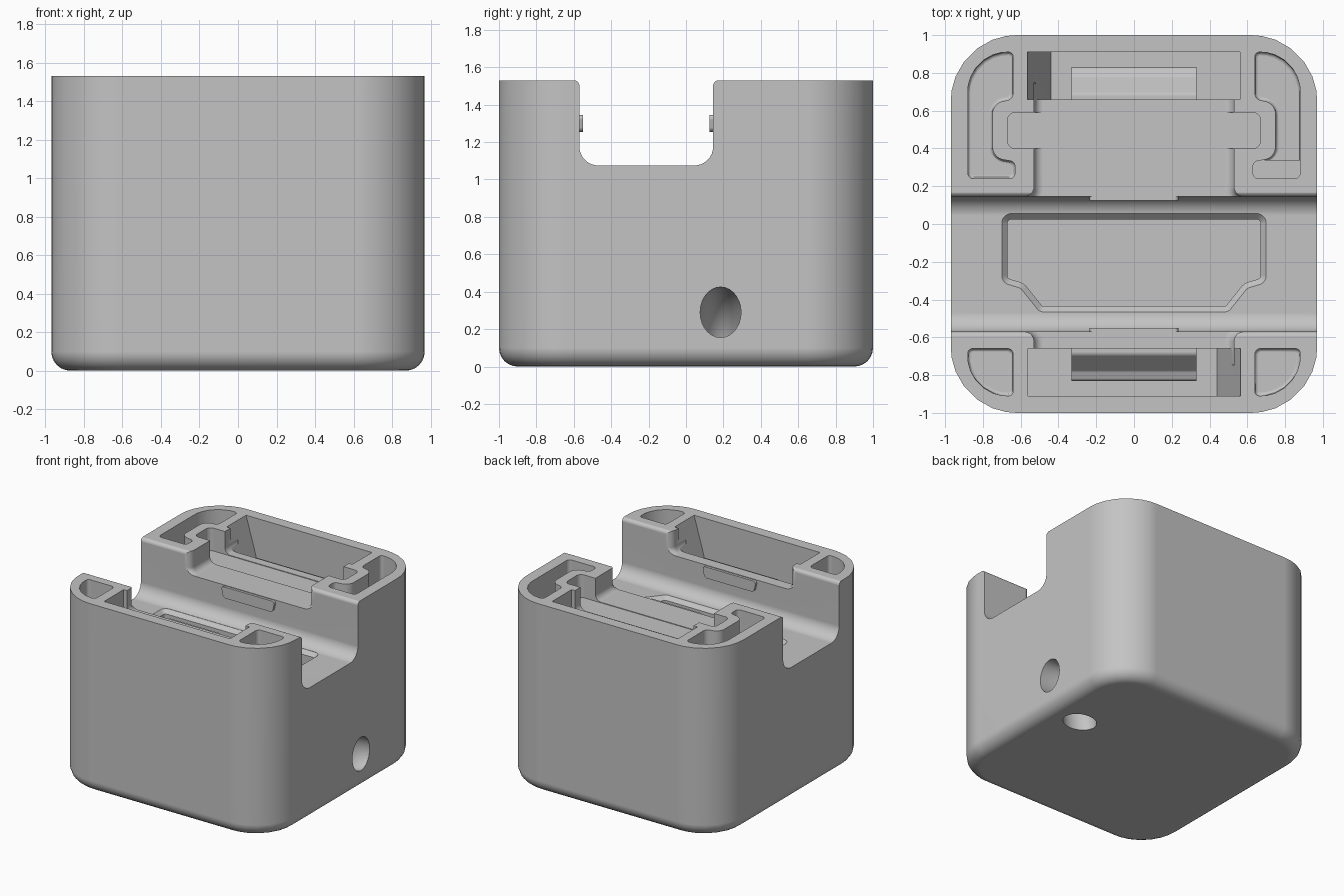
import bpy, bmesh, math
from mathutils import Vector

cube = bpy.data.objects.get("Cube")
if cube:
    bpy.data.objects.remove(cube, do_unlink=True)

TOP = 1.53
OVER = 1.7      # height to which cutters reach above the block

grey = bpy.data.materials.new("plain grey")
grey.use_nodes = True
grey.diffuse_color = (0.55, 0.55, 0.55, 1)
for node in grey.node_tree.nodes:
    if node.type == 'BSDF_PRINCIPLED':
        node.inputs["Base Color"].default_value = (0.55, 0.55, 0.55, 1)
        node.inputs["Roughness"].default_value = 0.6


def mirrored(half):
    """Complete a right-hand outline with its mirror image in x."""
    return half + [(-x, y, r) for x, y, r in reversed(half)]


def rounded(corners, steps=7):
    """Turn (x, y, radius) corners into an outline with rounded corners."""
    out = []
    for i, (x, y, r) in enumerate(corners):
        p = Vector((x, y))
        if r == 0:
            out.append(p)
            continue
        a = (Vector(corners[i - 1][:2]) - p).normalized()
        b = (Vector(corners[(i + 1) % len(corners)][:2]) - p).normalized()
        half = a.angle(b) / 2
        centre = p + (a + b).normalized() * (r / math.sin(half))
        start = p + a * (r / math.tan(half)) - centre
        end = p + b * (r / math.tan(half)) - centre
        for k in range(steps + 1):
            out.append(centre + start.lerp(end, k / steps).normalized() * r)
    return out


def prism(name, corners, lo, hi, axis='Z', bevel=0, segments=4, drop=0):
    """Extrude a rounded outline; optionally bevel its low rim and deepen it."""
    bm = bmesh.new()
    face = bm.faces.new([bm.verts.new((p.x, p.y, lo)) for p in rounded(corners)])
    made = bmesh.ops.extrude_face_region(bm, geom=[face], use_keep_orig=True)
    for v in made["geom"]:
        if isinstance(v, bmesh.types.BMVert):
            v.co.z = hi
    bmesh.ops.recalc_face_normals(bm, faces=bm.faces)
    if bevel:
        rim = [e for e in bm.edges if all(v.co.z < lo + 1e-5 for v in e.verts)]
        bmesh.ops.bevel(bm, geom=rim, offset=bevel, segments=segments,
                        profile=0.5, affect='EDGES', clamp_overlap=True)
    if drop:
        floor = min(bm.faces, key=lambda f: f.calc_center_median().z)
        deeper = bmesh.ops.extrude_discrete_faces(bm, faces=[floor])["faces"][0]
        bmesh.ops.translate(bm, verts=deeper.verts, vec=(0, 0, -drop))
    for v in bm.verts:
        u, w, t = v.co
        v.co = {'Z': (u, w, t), 'X': (t, u, w), 'Y': (u, t, w)}[axis]
    bmesh.ops.recalc_face_normals(bm, faces=bm.faces)
    mesh = bpy.data.meshes.new(name)
    bm.to_mesh(mesh)
    bm.free()
    ob = bpy.data.objects.new(name, mesh)
    bpy.context.collection.objects.link(ob)
    mesh.materials.append(grey)
    return ob


def combine(tool, operation='DIFFERENCE'):
    """Apply a boolean to the body and remove the tool."""
    tool.hide_render = True
    mod = body.modifiers.new(tool.name, 'BOOLEAN')
    mod.operation = operation
    mod.solver = 'EXACT'
    mod.object = tool
    bpy.context.view_layer.objects.active = body
    bpy.ops.object.modifier_apply(modifier=mod.name)
    bpy.data.objects.remove(tool, do_unlink=True)


# Block with rounded corners and a rounded bottom edge
body = prism("holder_body", mirrored([(0.97, -1, 0.35), (0.97, 1, 0.35)]),
             0, TOP, bevel=0.1, segments=6)

# Channel across the block, with softened top edges
RIM = TOP + 0.001
combine(prism("channel", [
    (0.145, 1.075, 0.1), (0.145, RIM, 0.03), (0.3, RIM, 0), (0.3, OVER, 0),
    (-0.72, OVER, 0), (-0.72, RIM, 0), (-0.57, RIM, 0.03), (-0.57, 1.075, 0.1)],
    -1.2, 1.2, axis='X'))

# Central recess crossing both walls, flaring where it meets the channel
combine(prism("recess", mirrored([
    (0.53, -0.75, 0), (0.53, -0.57, 0.05), (0.72, -0.57, 0),
    (0.72, 0.145, 0), (0.53, 0.145, 0.05), (0.53, 0.75, 0)]),
    1.35, OVER, bevel=0.05))

# Cross slot in the back wall
combine(prism("cross_slot", mirrored([(0.67, 0.4, 0.04), (0.67, 0.59, 0.04)]),
              1.345, OVER))

# Tapered pit in the channel floor with a chamfered rim
combine(prism("floor_pit", mirrored([
    (0.5, -0.465, 0.04), (0.6, -0.34, 0.05), (0.7, -0.31, 0.05),
    (0.7, 0.055, 0.05)]), 1.045, 1.25, bevel=0.03, segments=1, drop=0.08))

# Clip pockets in both walls, each with one sloping end and a curved tongue
for s in (1, -1):
    combine(prism("clip_pocket", [
        (-0.57 * s, OVER, 0), (-0.565 * s, TOP, 0), (-0.44 * s, 1.1, 0),
        (0.56 * s, 1.1, 0), (0.56 * s, OVER, 0)],
        min(0.66 * s, 0.91 * s), max(0.66 * s, 0.91 * s), axis='Y'))
    combine(prism("clip_tongue", [
        (0.6 * s, 1.34, 0), (0.69 * s, 1.34, 0.03), (0.78 * s, 1.24, 0.03),
        (0.83 * s, 1.22, 0.02), (0.83 * s, 1.05, 0), (0.6 * s, 1.05, 0)],
        -0.33, 0.33, axis='X'), 'UNION')

# Corner pockets: long curved ones at the back, quarter rounds at the front
for s in (1, -1):
    back = [(0.64, 0.91, 0.025), (0.88, 0.91, 0.21), (0.88, 0.24, 0.03),
            (0.63, 0.24, 0.03), (0.63, 0.33, 0.03), (0.75, 0.35, 0.07),
            (0.75, 0.64, 0.07), (0.64, 0.66, 0.04)]
    front = [(0.64, -0.66, 0.03), (0.88, -0.66, 0.025),
             (0.88, -0.91, 0.21), (0.64, -0.91, 0.025)]
    for name, outline in (("back_pocket", back), ("front_pocket", front)):
        combine(prism(name, [(x * s, y, r) for x, y, r in outline],
                      1.2, OVER, bevel=0.02, segments=3))

# Raised step at the end of one back pocket
combine(prism("pocket_step", [(0.61, 0.22, 0), (0.9, 0.22, 0),
                              (0.9, 0.34, 0), (0.61, 0.34, 0)], 1.1, 1.42), 'UNION')

# Thin catch tabs on both channel walls
for lo, hi in ((0.125, 0.2), (-0.62, -0.55)):
    combine(prism("catch_tab", mirrored([(0.22, 1.255, 0.03), (0.24, 1.345, 0.02)]),
                  lo, hi, axis='Y'), 'UNION')

# Curved cord tunnel from the side to the underside
bpy.ops.mesh.primitive_torus_add(
    location=(0.97, 0.185, 0), rotation=(math.pi / 2, 0, 0),
    major_radius=0.29, minor_radius=0.135, major_segments=48, minor_segments=28)
tunnel = bpy.context.object
tunnel.name = "cord_tunnel"
tunnel.scale.z = 0.81
tunnel.data.materials.append(grey)
bpy.context.view_layer.update()
combine(tunnel)

# Smooth curves, crisp edges
bpy.ops.object.select_all(action='DESELECT')
body.select_set(True)
bpy.context.view_layer.objects.active = body
bpy.ops.object.shade_smooth_by_angle(angle=math.radians(30))
normals = body.modifiers.new("even_normals", 'WEIGHTED_NORMAL')
normals.keep_sharp = True
